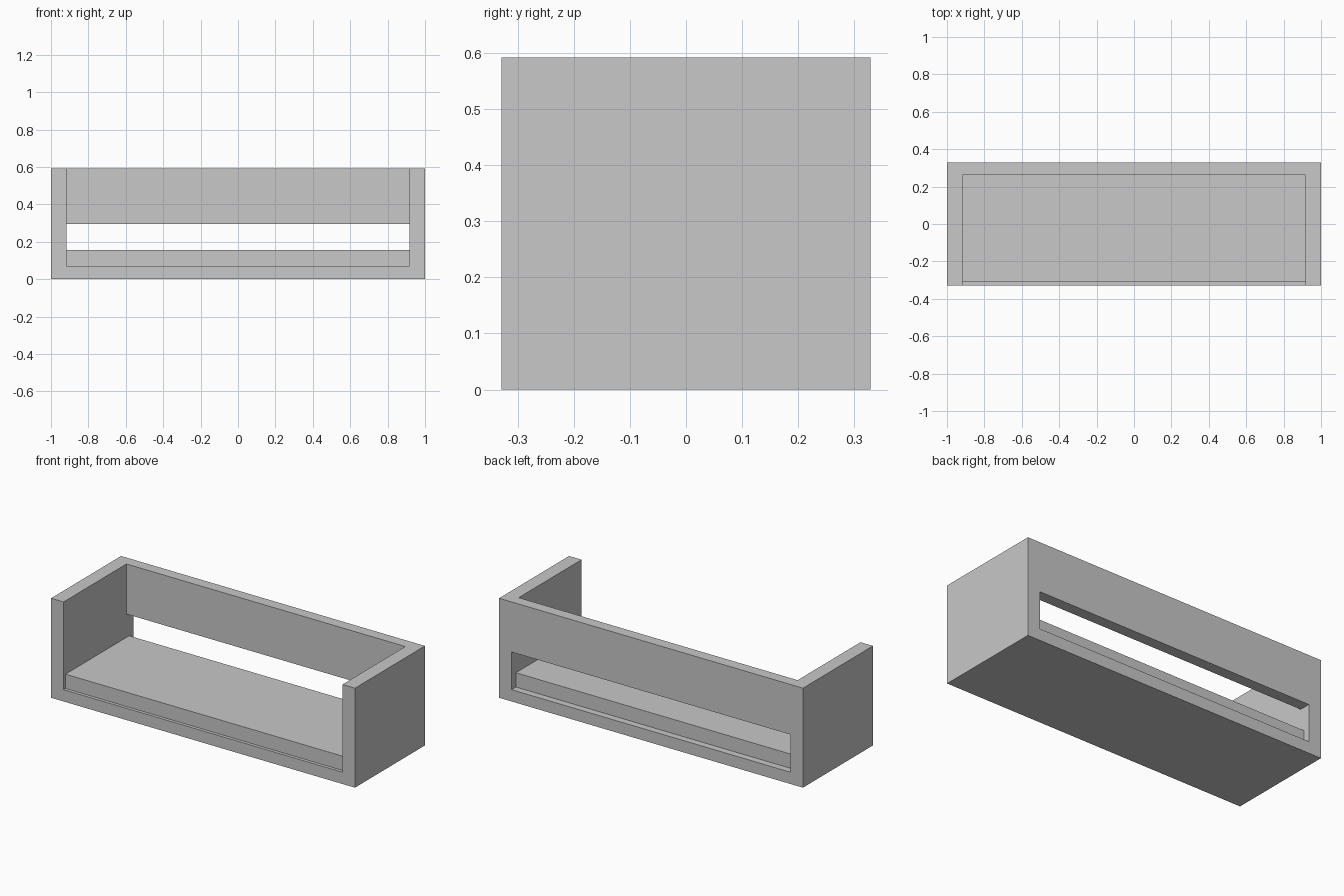
import bpy

if "Cube" in bpy.data.objects:
    bpy.data.objects.remove(bpy.data.objects["Cube"])

W, D, H = 1.0, 0.329, 0.592        # half width, half depth, height
IN_X, IN_Y, BASE = 0.918, 0.262, 0.07   # inner faces of arms, back and base

grey = bpy.data.materials.new("light grey")
grey.diffuse_color = (0.58, 0.58, 0.58, 1)
grey.use_nodes = True
grey.node_tree.nodes["Principled BSDF"].inputs["Base Color"].default_value = grey.diffuse_color


def box(name, lo, hi):
    """Axis-aligned box between two corners."""
    bpy.ops.mesh.primitive_cube_add(size=1)
    ob = bpy.context.object
    ob.name = name
    for v in ob.data.vertices:
        v.co = [l + (h - l) * (c + 0.5) for l, h, c in zip(lo, hi, v.co)]
    ob.data.materials.append(grey)
    return ob


# Sofa frame: base, two arms and back in one piece
frame = box("sofa_frame", (-W, -D, 0), (W, D, H))

# Cutters: seating space, and the open slot under the backrest
cutters = [
    box("seat_space_cutter", (-IN_X, -1, BASE), (IN_X, IN_Y, 1)),
    box("back_slot_cutter", (-IN_X, 0, BASE), (IN_X, 1, 0.294)),
]
for cutter in cutters:
    mod = frame.modifiers.new(cutter.name, 'BOOLEAN')
    mod.operation = 'DIFFERENCE'
    mod.solver = 'EXACT'
    mod.object = cutter
    bpy.context.view_layer.objects.active = frame
    bpy.ops.object.modifier_apply(modifier=mod.name)
    bpy.data.objects.remove(cutter)

# Seat cushion, set back slightly from the front and rear edges
box("seat_cushion", (-IN_X, -0.31, BASE), (IN_X, 0.288, 0.155))
